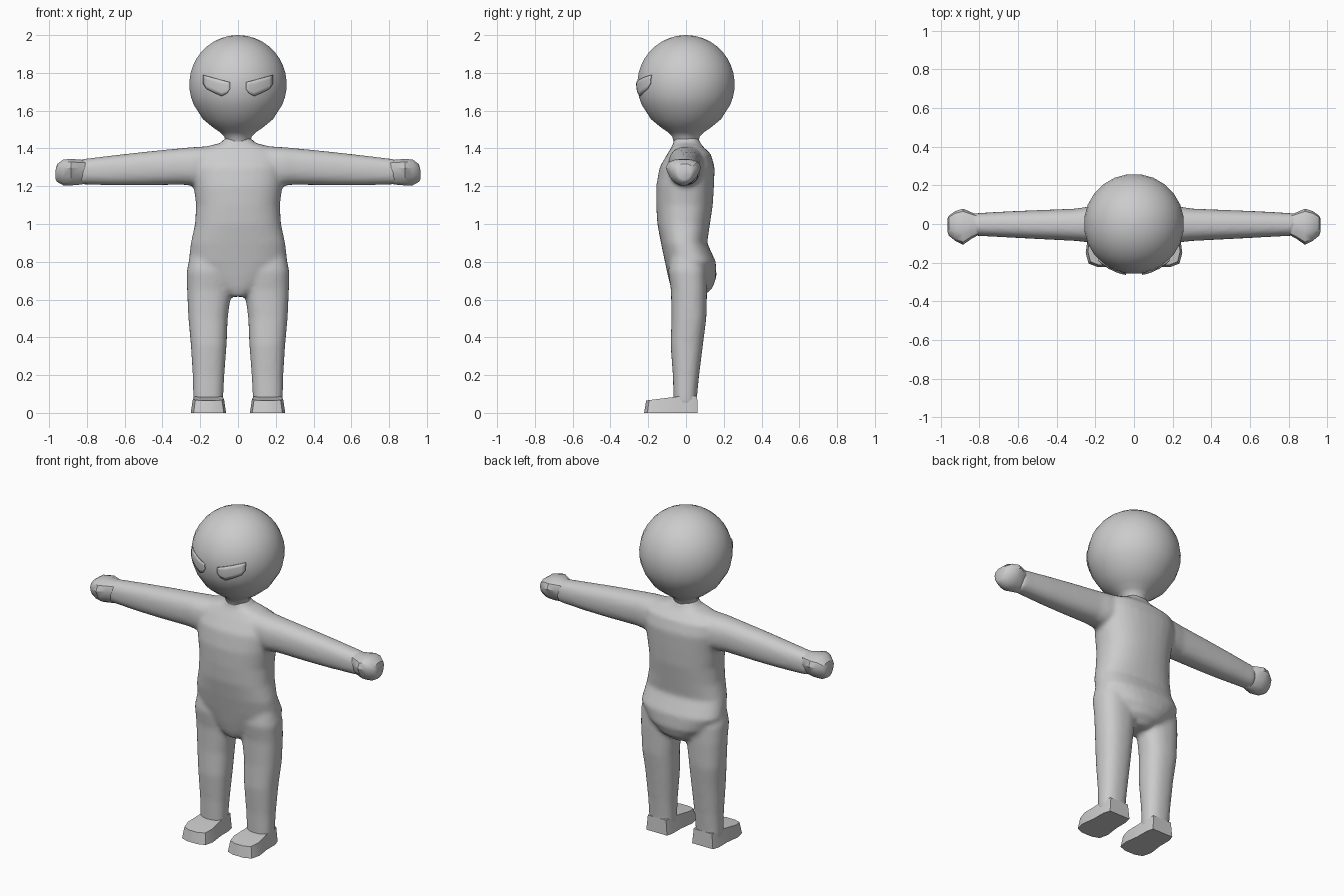
import bpy, bmesh, math

if "Cube" in bpy.data.objects:
    bpy.data.objects.remove(bpy.data.objects["Cube"])

GREY = bpy.data.materials.new("plain_grey")
GREY.diffuse_color = (0.6, 0.6, 0.6, 1)
GREY.use_nodes = True
GREY.node_tree.nodes["Principled BSDF"].inputs["Base Color"].default_value = GREY.diffuse_color


def finish(bm, name, angle=40):
    bmesh.ops.recalc_face_normals(bm, faces=bm.faces)
    mesh = bpy.data.meshes.new(name)
    bm.to_mesh(mesh)
    bm.free()
    mesh.materials.append(GREY)
    ob = bpy.data.objects.new(name, mesh)
    bpy.context.collection.objects.link(ob)
    bpy.ops.object.select_all(action='DESELECT')
    ob.select_set(True)
    bpy.context.view_layer.objects.active = ob
    bpy.ops.object.shade_smooth_by_angle(angle=math.radians(angle))
    return ob


def loft(bm, rings, axis='z', side=1, n=24, power=0.85):
    """Skin rounded rings (position, u0, u1, v0, v1); axis z: u=x v=y, axis x: u=y v=z."""
    loops = []
    for p, u0, u1, v0, v1 in rings:
        loop = []
        for i in range(n):
            a = 2 * math.pi * (i + 0.5) / n
            c, s = math.cos(a), math.sin(a)
            u = (u0 + u1) / 2 + (u1 - u0) / 2 * math.copysign(abs(c) ** power, c)
            v = (v0 + v1) / 2 + (v1 - v0) / 2 * math.copysign(abs(s) ** power, s)
            co = (side * u, v, p) if axis == 'z' else (side * p, u, v)
            loop.append(bm.verts.new(co))
        loops.append(loop)
    for a, b in zip(loops, loops[1:]):
        for i in range(n):
            j = (i + 1) % n
            bm.faces.new((a[i], a[j], b[j], b[i]))
    bm.faces.new(loops[0])
    bm.faces.new(loops[-1])
    bmesh.ops.recalc_face_normals(bm, faces=bm.faces)


# Body: torso, legs and arms fused into one smooth skin
TORSO = [(0.615, .05, -.06, .09), (0.66, .13, -.08, .14), (0.72, .20, -.095, .162),
         (0.80, .262, -.112, .158), (0.90, .25, -.133, .112), (1.0, .228, -.152, .127),
         (1.1, .222, -.158, .142), (1.2, .235, -.158, .148), (1.3, .25, -.14, .152),
         (1.37, .24, -.10, .132), (1.41, .17, -.075, .09), (1.43, .09, -.065, .075),
         (1.46, .065, -.065, .065)]
LEG = [(0.04, .08, .235, -.065, .058), (0.1, .077, .238, -.067, .06), (0.2, .072, .24, -.07, .07),
       (0.36, .06, .25, -.082, .09), (0.5, .054, .263, -.077, .108), (0.65, .035, .27, -.08, .112),
       (0.75, .03, .272, -.095, .11), (0.85, .06, .25, -.08, .08)]
ARM = [(0.12, -.09, .10, 1.22, 1.415), (0.24, -.095, .09, 1.203, 1.407), (0.30, -.088, .08, 1.208, 1.402),
       (0.5, -.078, .072, 1.204, 1.382), (0.65, -.07, .066, 1.204, 1.365), (0.84, -.06, .055, 1.21, 1.342)]
bm = bmesh.new()
loft(bm, [(z, -w, w, y0, y1) for z, w, y0, y1 in TORSO], n=32)
for side in (-1, 1):
    loft(bm, LEG, side=side)
    loft(bm, ARM, axis='x', side=side)
body = finish(bm, "body", 60)
remesh = body.modifiers.new("fuse", 'REMESH')
remesh.mode = 'VOXEL'
remesh.voxel_size = 0.012
remesh.use_smooth_shade = True
soften = body.modifiers.new("soften", 'SMOOTH')
soften.factor = 0.5
soften.iterations = 8

# Head: ball that narrows into the neck
R, CZ = 0.26, 1.74
profile = [(CZ + R * math.cos(t), R * math.sin(t)) for t in
           [math.radians(1 + 9.5 * k) for k in range(13)]]
profile += [(1.555, .187), (1.51, .132), (1.485, .095), (1.465, .074), (1.435, .066)]
bm = bmesh.new()
loft(bm, [(z, -r, r, -r, r) for z, r in profile], power=1)
finish(bm, "head", 60)

# Hands: broad chunky mitts, wider on the upper half
HAND = [(0.80, -.060, .052, 1.212, 1.340), (0.84, -.085, .070, 1.206, 1.343),
        (0.885, -.12, .092, 1.202, 1.347), (0.925, -.098, .078, 1.203, 1.343),
        (0.958, -.07, .055, 1.222, 1.318), (0.965, -.05, .04, 1.235, 1.29)]
# Feet: shoe outline at the sole, with a lower toe and a raised heel
SOLE = [(.075, .02), (.085, .062), (.225, .062), (.238, .02), (.238, -.06),
        (.25, -.15), (.235, -.205), (.19, -.222), (.12, -.222), (.075, -.205),
        (.063, -.15), (.075, -.06)]
# Eyes: slanted patches following the head
EYE_LOW = [(.042, 1.715), (.058, 1.692), (.085, 1.677), (.13, 1.697), (.165, 1.715), (.183, 1.742)]


def eye_point(x, z, side):
    return (side * x, -math.sqrt(R * R - x * x - (z - CZ) ** 2) - 0.004, z)


for side, label in ((-1, "right"), (1, "left")):
    bm = bmesh.new()
    loft(bm, HAND, axis='x', side=side, n=12)
    for v in bm.verts:
        drop = min(1, max(0, (1.32 - v.co.z) / 0.11))
        v.co.y = (v.co.y + .015) * (1 - 0.45 * drop) - .015
    finish(bm, label + "_hand", 35)

    bm = bmesh.new()
    low = [bm.verts.new((side * x, y, 0)) for x, y in SOLE]
    high = []
    for x, y in SOLE:
        z = 0.09 if y > -.05 else 0.085 + 0.12 * (y + .06)
        high.append(bm.verts.new((side * (.157 + (x - .157) * 0.88), y * .95, z)))
    for i in range(len(SOLE)):
        j = (i + 1) % len(SOLE)
        bm.faces.new((low[i], low[j], high[j], high[i]))
    bm.faces.new(low)
    bm.faces.new(high)
    bmesh.ops.triangulate(bm, faces=[f for f in bm.faces if len(f.verts) > 4])
    finish(bm, label + "_foot", 40)

    bm = bmesh.new()
    rows = []
    for x, z in EYE_LOW:
        top = 1.75 + (x - .042) * 0.27
        rows.append([bm.verts.new(eye_point(x, z + (top - z) * k / 4, side)) for k in range(5)])
    for a, b in zip(rows, rows[1:]):
        for k in range(4):
            bm.faces.new((a[k], a[k + 1], b[k + 1], b[k]))
    eye = finish(bm, label + "_eye", 40)
    plate = eye.modifiers.new("thickness", 'SOLIDIFY')
    plate.thickness = 0.006
    plate.offset = 0
